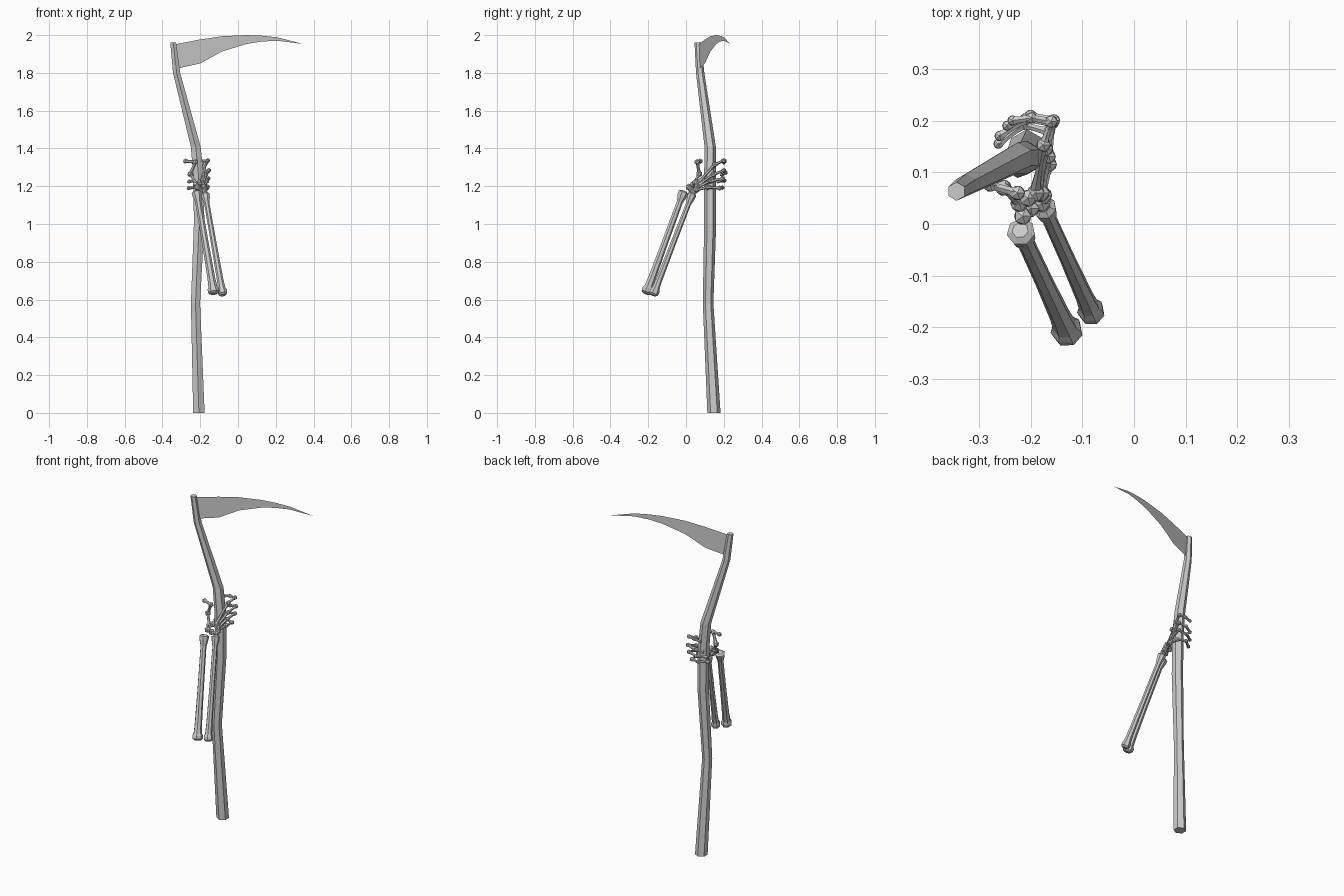
import bpy, bmesh, math
from mathutils import Vector, Matrix

if "Cube" in bpy.data.objects:
    bpy.data.objects.remove(bpy.data.objects["Cube"])


def finish(name, bm):
    bmesh.ops.recalc_face_normals(bm, faces=bm.faces)
    me = bpy.data.meshes.new(name)
    bm.to_mesh(me)
    bm.free()
    ob = bpy.data.objects.new(name, me)
    bpy.context.collection.objects.link(ob)
    return ob


def loft(bm, pts, radii, sides=6, axis=None):
    """Capped faceted tube through pts; rings are square to axis (or z)."""
    d = Vector(axis) if axis else Vector((0, 0, 1))
    q = d.to_track_quat('Z', 'Y')
    rings = []
    for p, r in zip(pts, radii):
        ring = []
        for i in range(sides):
            a = 2 * math.pi * i / sides + math.pi / 2
            ring.append(bm.verts.new(Vector(p) + q @ Vector((r * math.cos(a), r * math.sin(a), 0))))
        rings.append(ring)
    for a, b in zip(rings, rings[1:]):
        for i in range(sides):
            j = (i + 1) % sides
            bm.faces.new((a[i], a[j], b[j], b[i]))
    bm.faces.new(rings[0])
    bm.faces.new(rings[-1])


def bone(bm, a, b, profile, sides=6):
    """Bone from a to b; profile = (fraction along, radius)."""
    a, b = Vector(a), Vector(b)
    loft(bm, [a.lerp(b, t) for t, _ in profile], [r for _, r in profile], sides, b - a)


def ball(bm, p, r):
    bmesh.ops.create_icosphere(bm, subdivisions=1, radius=r, matrix=Matrix.Translation(p))


# Crooked six-sided shaft
bm = bmesh.new()
loft(bm,
     [(-.207, .148, 0), (-.225, .117, .58), (-.206, .128, 1.0), (-.208, .128, 1.25),
      (-.224, .128, 1.41), (-.325, .075, 1.8), (-.343, .063, 1.96)],
     [.035, .028, .032, .032, .030, .022, .018])
finish("shaft", bm)

# Curved blade: a single vertical sheet
bm = bmesh.new()
profile = [(-.325, 1.953, 1.822), (-.20, 1.977, 1.85), (-.085, 1.994, 1.913), (.045, 2.0, 1.953),
           (.125, 1.997, 1.966), (.21, 1.988, 1.970)]
cols = [[bm.verts.new((x, .07 + .245 * (x + .325), z)) for z in (top, low)] for x, top, low in profile]
tip = bm.verts.new((.345, .235, 1.953))
for a, b in zip(cols, cols[1:]):
    bm.faces.new((a[0], a[1], b[1], b[0]))
bm.faces.new((cols[-1][0], cols[-1][1], tip))
finish("blade", bm)

# Two forearm bones
for name, wrist, elbow, s in (
        ("forearm_bone_outer", (-.22, -.012, 1.175), (-.127, -.212, .63), 1.0),
        ("forearm_bone_inner", (-.175, .035, 1.165), (-.08, -.175, .622), .85)):
    bm = bmesh.new()
    w = 1.0 if s == 1.0 else .85
    bone(bm, wrist, elbow, [(0, .016 * w), (.015, .028 * w), (.05, .026 * w), (.11, .017 * s),
                            (.5, .018 * s), (.85, .021 * s), (.93, .024 * s), (.955, .031 * s),
                            (.985, .030 * s), (1, .017 * s)], 7)
    finish(name, bm)

# Cluster of wrist bones
bm = bmesh.new()
for p in ((-.215, .015, 1.195), (-.20, .03, 1.18), (-.178, .04, 1.172), (-.222, .04, 1.21),
          (-.205, .05, 1.218), (-.19, .06, 1.218), (-.18, .06, 1.198), (-.175, .055, 1.182)):
    ball(bm, p, .019)
finish("wrist_bones", bm)

# Fingers gripping the shaft, listed joint by joint
fingers = {
    "index_finger": [(-.19, .07, 1.225), (-.175, .153, 1.315), (-.16, .198, 1.335),
                     (-.198, .205, 1.333), (-.235, .2, 1.325)],
    "middle_finger": [(-.185, .07, 1.21), (-.17, .145, 1.262), (-.155, .2, 1.283),
                      (-.2, .21, 1.272), (-.245, .19, 1.26)],
    "ring_finger": [(-.18, .06, 1.195), (-.165, .13, 1.228), (-.158, .195, 1.24),
                    (-.21, .203, 1.23), (-.26, .17, 1.225)],
    "little_finger": [(-.178, .055, 1.18), (-.163, .115, 1.195), (-.165, .178, 1.19),
                      (-.215, .192, 1.193), (-.262, .155, 1.19)],
    "thumb": [(-.222, .04, 1.21), (-.252, .07, 1.265), (-.225, .06, 1.328), (-.278, .075, 1.333)],
}
for name, joints in fingers.items():
    bm = bmesh.new()
    k = 1.15 if name == "thumb" else 1.0
    for a, b in zip(joints, joints[1:]):
        bone(bm, a, b, [(0, .011 * k), (.3, .0075 * k), (.7, .007 * k), (1, .010 * k)])
    for i, p in enumerate(joints[1:]):
        ball(bm, p, (.0155 - .0015 * i) * k)
    finish(name, bm)
